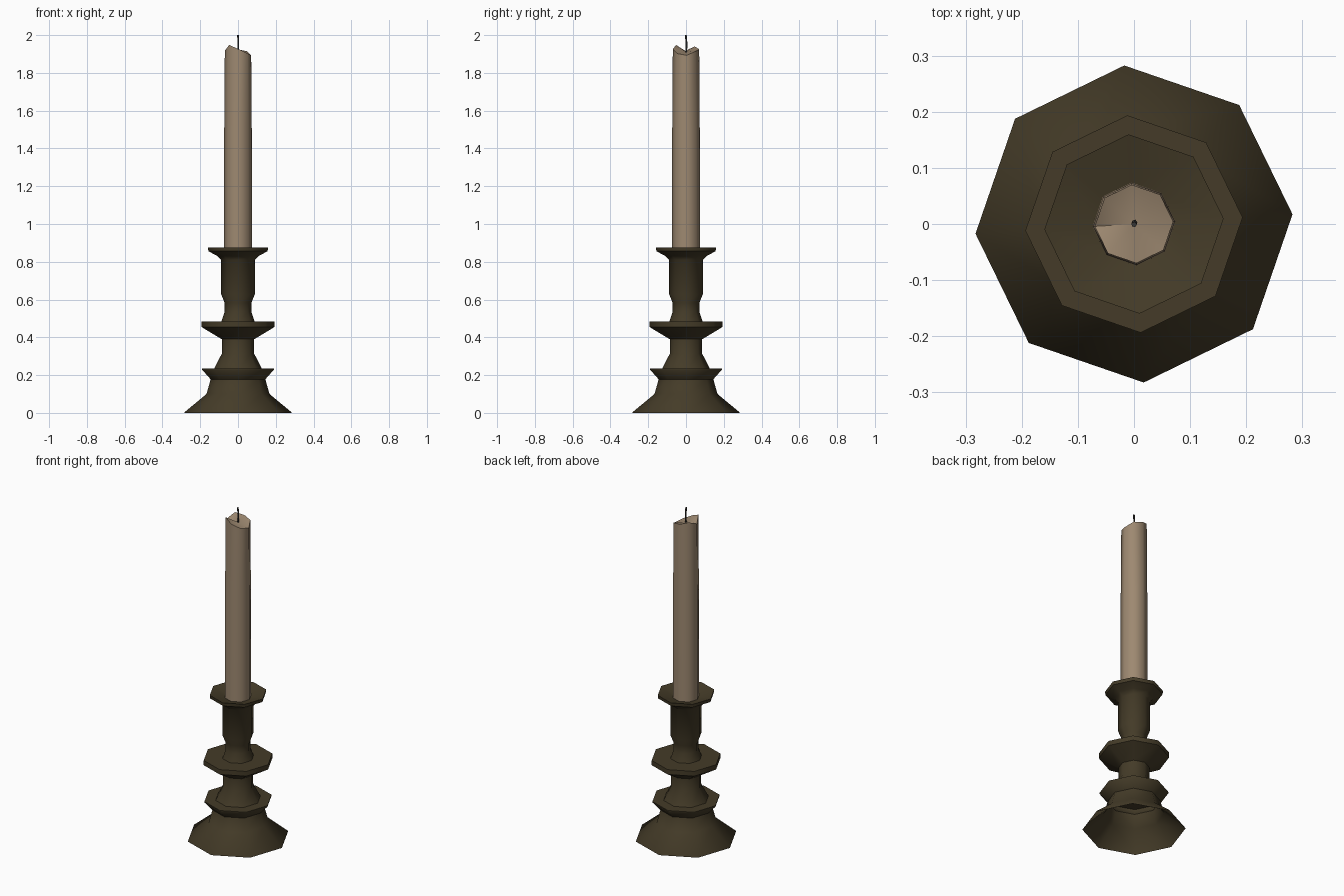
import bpy, bmesh, math

if "Cube" in bpy.data.objects:
    bpy.data.objects.remove(bpy.data.objects["Cube"])

SIDES = 8
PHASE = math.radians(3.5)


def material(name, rgb):
    m = bpy.data.materials.new(name)
    m.diffuse_color = (*rgb, 1)
    m.use_nodes = True
    m.node_tree.nodes["Principled BSDF"].inputs["Base Color"].default_value = m.diffuse_color
    return m


bronze = material("dark bronze", (0.058, 0.044, 0.021))
wax = material("tan wax", (0.34, 0.25, 0.165))
char = material("charred wick", (0.04, 0.037, 0.033))


def ring(bm, r, heights, n=SIDES, cx=0.0, cy=0.0):
    """One horizontal ring; heights is a number or one value per corner."""
    hs = heights if isinstance(heights, (list, tuple)) else [heights] * n
    return [bm.verts.new((cx + r * math.cos(PHASE + k * math.tau / n),
                          cy + r * math.sin(PHASE + k * math.tau / n), hs[k]))
            for k in range(n)]


def bridge(bm, a, b):
    n = len(a)
    for k in range(n):
        j = (k + 1) % n
        bm.faces.new((a[k], a[j], b[j], b[k]))


def cap(bm, loop, tip):
    v = bm.verts.new(tip)
    for k in range(len(loop)):
        bm.faces.new((loop[k], loop[(k + 1) % len(loop)], v))


def finish(bm, name, mat, angle=50):
    me = bpy.data.meshes.new(name)
    bm.to_mesh(me)
    bm.free()
    me.materials.append(mat)
    ob = bpy.data.objects.new(name, me)
    bpy.context.collection.objects.link(ob)
    bpy.ops.object.select_all(action='DESELECT')
    ob.select_set(True)
    bpy.context.view_layer.objects.active = ob
    bpy.ops.object.shade_smooth_by_angle(angle=math.radians(angle))
    return ob


# Candlestick: turned octagonal shell, hollow from below, dished at the top
profile = [(.283, 0), (.283, .004), (.167, .10), (.145, .178), (.19, .228),
           (.19, .234), (.127, .234), (.086, .313), (.086, .39), (.194, .455),
           (.194, .484), (.088, .484), (.071, .535), (.071, .582), (.089, .628),
           (.089, .81), (.112, .832), (.157, .856), (.16, .876), (.07, .85)]
bm = bmesh.new()
rings = [ring(bm, r, z) for r, z in profile]
for a, b in zip(rings, rings[1:]):
    bridge(bm, a, b)
finish(bm, "candlestick", bronze)

# Candle: slight taper, uneven melted rim and shallow hollow on top
rim = [1.893, 1.915, 1.925, 1.94, 1.917, 1.948, 1.925, 1.902]
bm = bmesh.new()
levels = [ring(bm, .074, .84), ring(bm, .073, 1.5), ring(bm, .07, rim)]
for a, b in zip(levels, levels[1:]):
    bridge(bm, a, b)
cap(bm, levels[-1], (0, 0, 1.91))
finish(bm, "candle", wax)

# Wick: thin, slightly bent
bm = bmesh.new()
path = [(0, 0, 1.90), (.001, .003, 1.95), (0, -.001, 2.0)]
levels = [ring(bm, .005, z, 5, x, y) for x, y, z in path]
for a, b in zip(levels, levels[1:]):
    bridge(bm, a, b)
cap(bm, levels[-1], path[-1])
finish(bm, "wick", char, 80)
